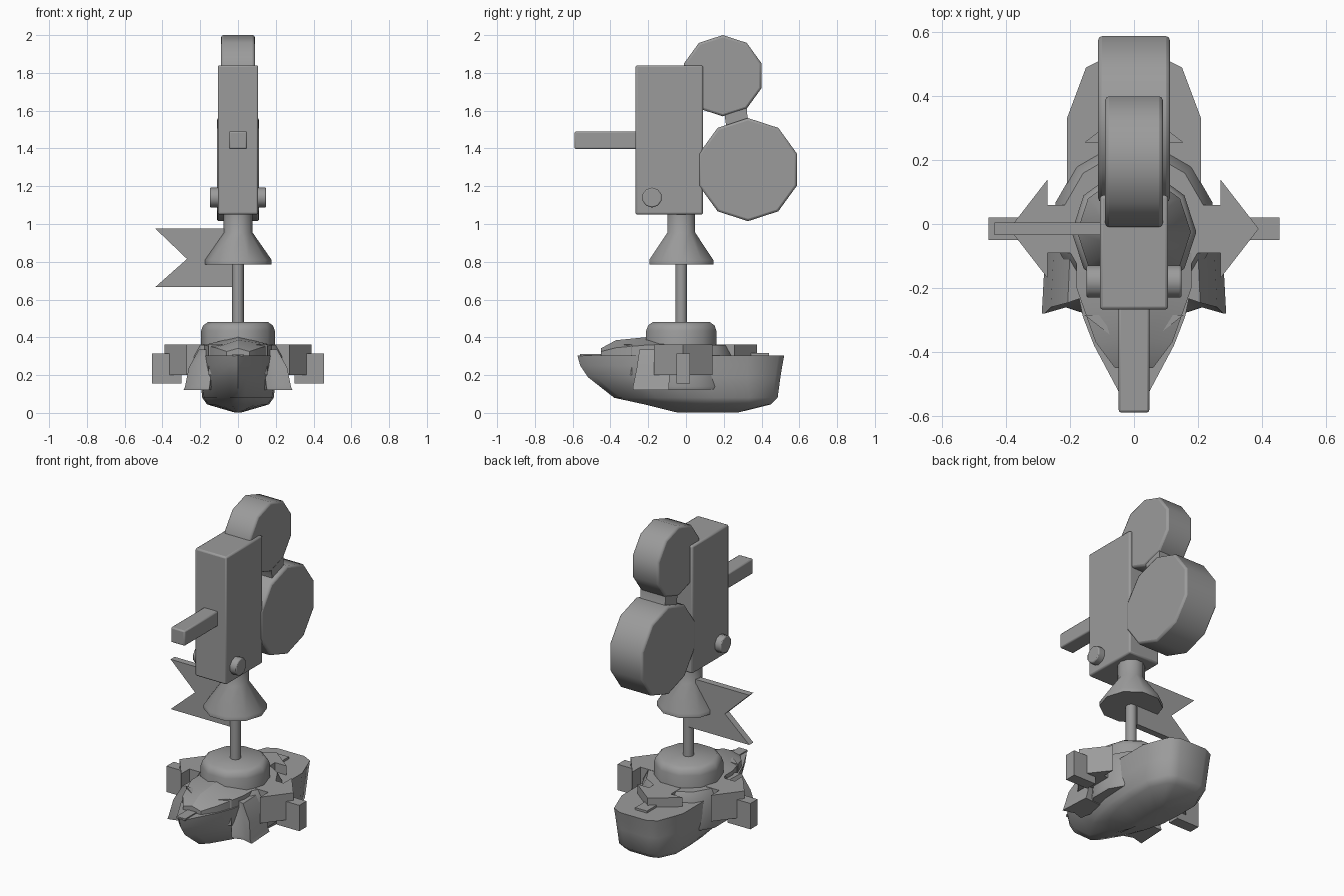
import bpy
import bmesh
import math
from mathutils import Matrix, Vector

cube = bpy.data.objects.get("Cube")
if cube:
    bpy.data.objects.remove(cube, do_unlink=True)

grey = bpy.data.materials.new("plain_grey")
grey.use_nodes = True
COLOUR = (0.33, 0.33, 0.33, 1)
grey.diffuse_color = COLOUR
grey.node_tree.nodes["Principled BSDF"].inputs["Base Color"].default_value = COLOUR

CY = -0.025  # centre line of the mast


def finish(name, bm, bevel=0.0, smooth=40):
    bmesh.ops.recalc_face_normals(bm, faces=bm.faces)
    mesh = bpy.data.meshes.new(name)
    bm.to_mesh(mesh)
    bm.free()
    ob = bpy.data.objects.new(name, mesh)
    bpy.context.collection.objects.link(ob)
    mesh.materials.append(grey)
    bpy.ops.object.select_all(action="DESELECT")
    ob.select_set(True)
    bpy.context.view_layer.objects.active = ob
    if bevel:
        mod = ob.modifiers.new("soft_edges", "BEVEL")
        mod.width = bevel
        mod.segments = 2
        mod.limit_method = "ANGLE"
        mod.angle_limit = math.radians(50)
    bpy.ops.object.shade_smooth_by_angle(angle=math.radians(smooth))
    return ob


def loft(name, rings, bevel=0.0, smooth=40):
    """Skin a stack of equal-length rings and cap both ends."""
    bm = bmesh.new()
    rows = [[bm.verts.new(p) for p in ring] for ring in rings]
    n = len(rows[0])
    for a, b in zip(rows, rows[1:]):
        for i in range(n):
            j = (i + 1) % n
            bm.faces.new((a[i], a[j], b[j], b[i]))
    bm.faces.new(rows[0])
    bm.faces.new(rows[-1])
    return finish(name, bm, bevel, smooth)


def box(name, x, y, z, bevel=0.0):
    lo, hi = Vector((x[0], y[0], z[0])), Vector((x[1], y[1], z[1]))
    bm = bmesh.new()
    bmesh.ops.create_cube(bm, size=1, matrix=Matrix.Translation((lo + hi) / 2) @ Matrix.Diagonal((*(hi - lo), 1)))
    return finish(name, bm, bevel)


def circle(n, r, phase=0.0):
    return [(r * math.cos(phase + math.tau * i / n), r * math.sin(phase + math.tau * i / n)) for i in range(n)]


def turned(name, profile, n, y=CY, phase=0.0):
    return loft(name, [[(a, y + b, z) for a, b in circle(n, r, phase)] for r, z in profile], smooth=50)


def drum(name, half, y, z, r, n=10, bevel=0.012):
    ring = circle(n, r, math.pi / 2)
    return loft(name, [[(s * half, y + a, z + b) for a, b in ring] for s in (-1, 1)], bevel)


# Camera body, lens, winding knobs and film reels
box("camera_body", (-0.107, 0.107), (-0.268, 0.09), (1.05, 1.84), 0.01)
box("lens_tube", (-0.048, 0.048), (-0.59, -0.25), (1.397, 1.49), 0.008)
drum("side_knobs", 0.149, -0.18, 1.14, 0.053, bevel=0.006)
drum("upper_reel", 0.09, 0.195, 1.785, 0.215)
drum("lower_reel", 0.112, 0.328, 1.288, 0.273)
link = [(0.17, 1.62), (0.205, 1.575), (0.215, 1.5), (0.34, 1.53), (0.325, 1.57), (0.32, 1.63)]
loft("reel_link", [[(s * 0.085, y, z) for y, z in link] for s in (-1, 1)])

# Mount, mast and pedestal
turned("mount_cone", [(0.178, 0.785), (0.178, 0.81), (0.077, 0.955), (0.077, 1.06)], 10)
turned("mast", [(0.031, 0.4), (0.031, 0.8)], 12)
turned("pedestal", [(0.195, 0.3), (0.195, 0.435), (0.185, 0.463), (0.16, 0.48)], 10)

# Swallow-tailed flag
flag = [(-0.02, 0.975), (-0.437, 0.975), (-0.27, 0.815), (-0.437, 0.667), (-0.02, 0.667)]
loft("flag", [[(x, y, z) for x, z in flag] for y in (-0.035, 0.005)])

# Boat hull, stacked from scaled plan outlines
half_plan = [(0.09, 0.52), (0.15, 0.49), (0.21, 0.33), (0.21, 0.1), (0.2, -0.1),
             (0.16, -0.29), (0.125, -0.38), (0.045, -0.53)]
plan = half_plan + [(0, -0.575)] + [(-x, y) for x, y in reversed(half_plan)]
levels = [(0.305, 1, -0.575, 0.52), (0.25, 0.98, -0.56, 0.51), (0.19, 0.96, -0.52, 0.5),
          (0.08, 0.9, -0.38, 0.485), (0.045, 0.78, -0.22, 0.45), (0.003, 0.1, -0.05, 0.28)]
rings = []
for z, w, front, back in levels:
    k = (back - front) / 1.095
    rings.append([(x * w, front + (y + 0.575) * k, z) for x, y in plan])
loft("boat_hull", rings, smooth=50)

# Flared collar around the hull
turned("flared_collar", [(0.25, 0.125), (0.255, 0.14), (0.25, 0.2), (0.255, 0.3), (0.225, 0.36)], 12, y=0.0,
       phase=math.pi / 12)

# Four arrow-shaped arms with end blocks: sides, front and back
arrow = [(0.17, 0.075), (0.27, 0.075), (0.27, 0.155), (0.39, 0), (0.27, -0.155), (0.27, -0.075), (0.17, -0.075)]
for label, turn in (("left", 0), ("back", 90), ("right", 180), ("front", 270)):
    rot = Matrix.Translation((0, -0.015, 0)) @ Matrix.Rotation(math.radians(turn), 4, "Z")
    loft(label + "_arrow_arm", [[rot @ Vector((x, y, z)) for x, y in arrow] for z in (0.2, 0.362)])
    if label in ("left", "right"):
        end = box(label + "_end_block", (0.3, 0.455), (-0.035, 0.035), (0.155, 0.315))
        end.data.transform(rot)

# Flared corner wings beside the bow, narrowing upward
for label, s in (("left", 1), ("right", -1)):
    outline = [(0.27, -0.09), (0.28, -0.28), (0.21, -0.26), (0.15, -0.28), (0.12, -0.1)]
    rings = [[(s * x * w, y * d, z) for x, y in outline]
             for z, w, d in ((0.12, 1.03, 1), (0.14, 1, 1), (0.24, 0.93, 0.93), (0.335, 0.74, 0.88))]
    loft(label + "_bow_wing", rings)

# Peaked foredeck cover rising to the pedestal
rings = []
for y, w, eave, ridge in ((-0.45, 0.06, 0.325, 0.342), (-0.37, 0.12, 0.345, 0.385), (-0.2, 0.18, 0.36, 0.402),
                          (0.05, 0.18, 0.36, 0.402)):
    rings.append([(-w, y, 0.29), (-w, y, eave), (0, y, ridge), (w, y, eave), (w, y, 0.29)])
loft("foredeck_cover", rings, smooth=20)

# Small deck plates at bow and stern
box("bow_plate", (-0.03, 0.03), (-0.56, -0.44), (0.3, 0.312))
box("stern_plate", (-0.04, 0.04), (0.33, 0.44), (0.3, 0.318))
